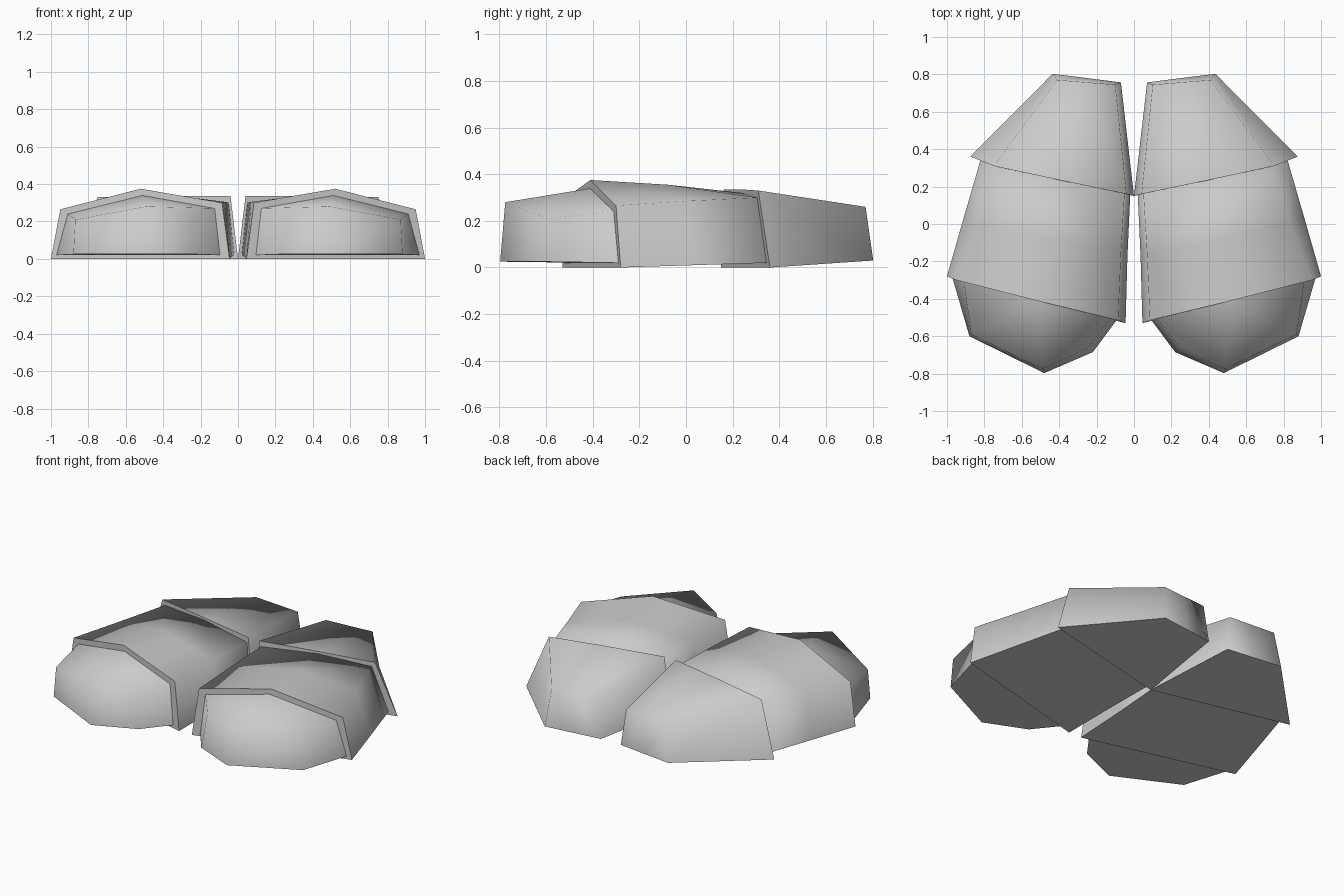
import bpy
import bmesh

if "Cube" in bpy.data.objects:
    bpy.data.objects.remove(bpy.data.objects["Cube"], do_unlink=True)

GREY = (0.6, 0.6, 0.6, 1)
shell_grey = bpy.data.materials.new("shell_grey")
shell_grey.use_nodes = True
shell_grey.diffuse_color = GREY
shell_grey.node_tree.nodes["Principled BSDF"].inputs["Base Color"].default_value = GREY


def plate(name, side, sections):
    """Loft arch sections: inner foot, inner shoulder, ridge, outer shoulder, outer foot, sole."""
    bm = bmesh.new()
    rings = [[bm.verts.new((x * side, y, z)) for x, y, z in s] for s in sections]
    for a, b in zip(rings, rings[1:]):
        for i in range(6):
            j = (i + 1) % 6
            bm.faces.new((a[i], a[j], b[j], b[i]))
    # Both ends are closed with two quads that meet below the ridge
    caps = []
    for r in (rings[0], rings[-1]):
        caps.append([bm.faces.new((r[0], r[1], r[2], r[5])),
                     bm.faces.new((r[5], r[2], r[3], r[4]))])
    bmesh.ops.recalc_face_normals(bm, faces=bm.faces)
    for f in bm.faces:
        f.smooth = True
    # Crisp forward rim and sole; everything else stays rounded
    rim = set(caps[0])
    for e in bm.edges:
        in_rim = sum(f in rim for f in e.link_faces)
        in_sole = sum(f.normal.z < -0.7 for f in e.link_faces)
        if in_rim == 1 or in_sole == 1:
            e.smooth = False
    mesh = bpy.data.meshes.new(name)
    bm.to_mesh(mesh)
    bm.free()
    mesh.materials.append(shell_grey)
    bpy.context.collection.objects.link(bpy.data.objects.new(name, mesh))


# Sections run from the rim that is kept crisp to the rounded end
front = [
    [(.09, -.51, .02), (.12, -.5, .27), (.51, -.405, .34), (.91, -.31, .24), (.97, -.29, .02), (.52, -.4, .02)],
    [(.22, -.685, .025), (.25, -.665, .24), (.49, -.775, .28), (.87, -.59, .21), (.88, -.6, .025), (.48, -.797, .025)],
]
middle = [
    [(.045, -.53, 0), (.085, -.515, .3), (.52, -.41, .375), (.95, -.3, .265), (1, -.28, 0), (.52, -.405, 0)],
    [(.035, -.17, .01), (.07, -.16, .305), (.47, -.08, .355), (.835, 0, .285), (.91, .035, .01), (.47, -.075, .01)],
    [(.02, .16, .02), (.05, .17, .3), (.4, .235, .32), (.73, .305, .3), (.82, .345, .02), (.42, .25, .02)],
]
rear = [
    [(0, .15, 0), (.04, .16, .335), (.4, .235, .335), (.75, .31, .33), (.875, .36, 0), (.44, .255, 0)],
    [(.07, .757, .03), (.1, .745, .26), (.25, .757, .26), (.41, .77, .26), (.435, .803, .03), (.25, .78, .03)],
]

for label, side in (("left", 1), ("right", -1)):
    for part, sections in (("front", front), ("middle", middle), ("rear", rear)):
        plate(f"{label}_{part}_plate", side, sections)
